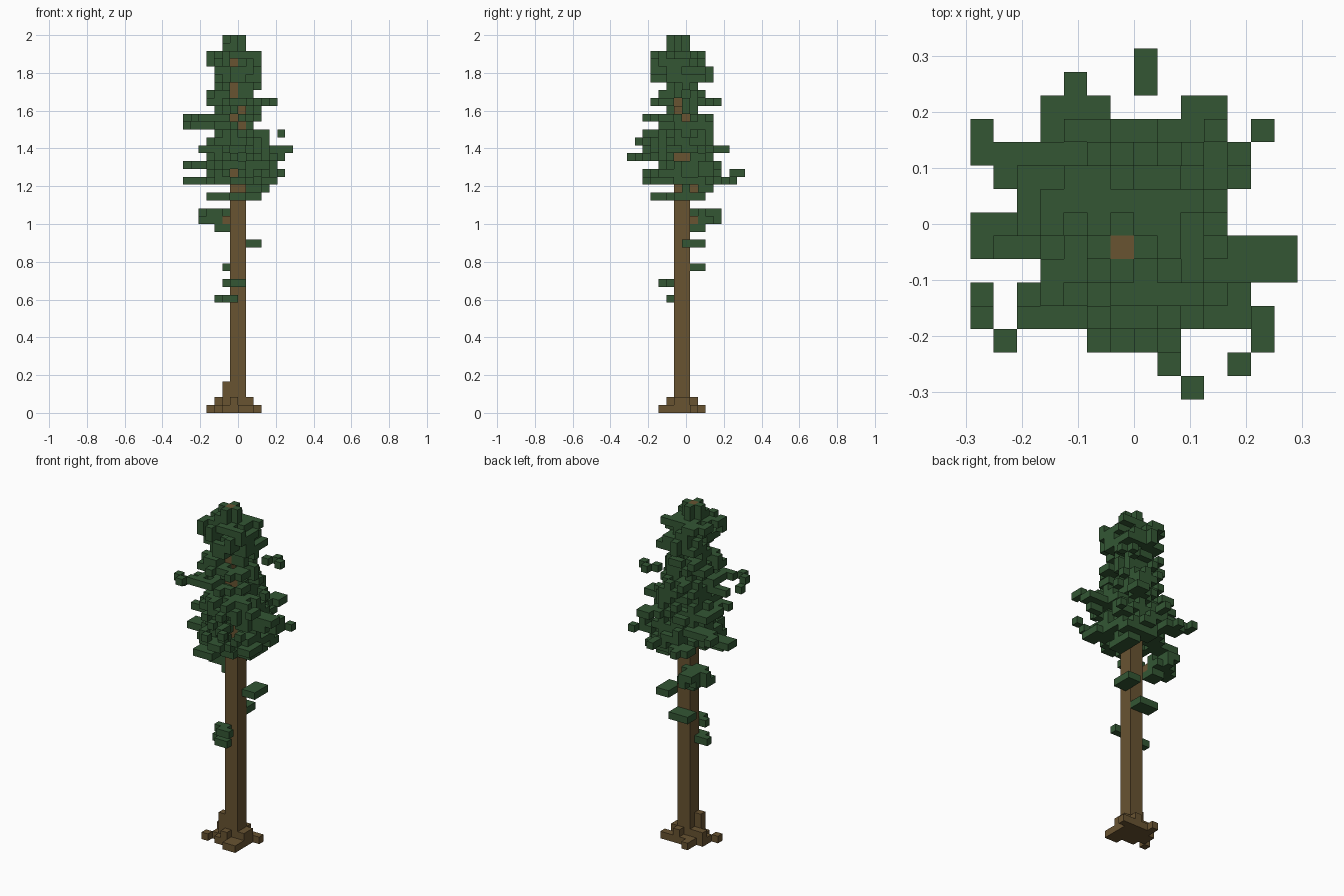
import bpy
import bmesh
import random
from mathutils import Vector

cube = bpy.data.objects.get("Cube")
if cube:
    bpy.data.objects.remove(cube, do_unlink=True)

random.seed(11)
UNIT = 2 / 48                      # block size; y indices are shifted by half a block
AXES = [Vector(v) for v in ((1, 0, 0), (0, 1, 0), (0, 0, 1))]


def material(name, rgb):
    mat = bpy.data.materials.new(name)
    mat.use_nodes = True
    mat.diffuse_color = (*rgb, 1)
    node = mat.node_tree.nodes["Principled BSDF"]
    node.inputs["Base Color"].default_value = (*rgb, 1)
    node.inputs["Roughness"].default_value = 0.9
    return mat


bark = material("bark brown", (0.14, 0.087, 0.031))
needles = material("needle green", (0.033, 0.094, 0.034))


def box(x0, x1, y0, y1, z0, z1):
    """Set of block cells filling a box (upper bounds excluded)."""
    return {(x, y, z) for x in range(x0, x1) for y in range(y0, y1) for z in range(z0, z1)}


def layer(x0, x1, y0, y1, z):
    """Ragged rounded layer of blocks, thinning outward."""
    cells = set()
    for x, y, z in sorted(box(x0, x1, y0, y1, z, z + 1)):
        u = (2 * x + 1 - x0 - x1) / (x1 - x0)
        v = (2 * y + 1 - y0 - y1) / (y1 - y0)
        r = u * u + v * v
        if r < 1.1 and random.random() < 0.95 - 0.42 * r:
            cells.add((x, y, z))
    return cells


def build(name, cells, solid, mat):
    """Mesh of the block faces not covered by another block."""
    bm = bmesh.new()
    for cell in sorted(cells):
        center = Vector(cell) + Vector((0.5, 0, 0.5))
        for i, axis in enumerate(AXES):
            a, b = AXES[(i + 1) % 3] / 2, AXES[(i + 2) % 3] / 2
            for sign in (1, -1):
                n = axis * sign
                if tuple(int(c) for c in Vector(cell) + n) in solid:
                    continue
                mid = center + n / 2
                ring = [mid - a - b, mid + a - b, mid + a + b, mid - a + b][::sign]
                bm.faces.new([bm.verts.new(p * UNIT) for p in ring])
    bmesh.ops.remove_doubles(bm, verts=bm.verts, dist=UNIT / 100)
    mesh = bpy.data.meshes.new(name)
    bm.to_mesh(mesh)
    bm.free()
    mesh.materials.append(mat)
    obj = bpy.data.objects.new(name, mesh)
    bpy.context.collection.objects.link(obj)


# Trunk: thick below, a single column near the tip, with two branch stubs
trunk = box(-1, 1, -1, 1, 0, 39) | box(-1, 0, -1, 0, 39, 48)
stubs = box(-2, -1, 1, 2, 24, 25) | box(0, 1, 1, 2, 28, 29)

# Roots: stepped blocks spreading at the ground
roots = box(-2, 2, -2, 2, 0, 1) | box(-2, -1, -1, 0, 1, 4)
roots |= box(-3, -1, 0, 1, 0, 2) | box(1, 2, -1, 1, 0, 2) | box(-1, 0, -2, -1, 0, 2)
roots |= box(0, 1, 1, 2, 0, 2) | box(-4, -3, -2, -1, 0, 1) | box(2, 3, 1, 2, 0, 1)
roots |= box(0, 2, -3, -2, 0, 1) | box(-2, -1, 2, 3, 0, 1) | box(-3, -2, -1, 1, 0, 1)
roots -= trunk

# Lower sprigs: small flat tufts along the bare trunk
sprigs = box(-3, -1, -1, 0, 14, 15) | box(-2, 0, -2, -1, 14, 15)
sprigs |= box(-2, 0, -2, -1, 16, 17) | box(-1, 1, -3, -2, 16, 17)
sprigs |= box(-2, 1, 1, 3, 18, 19) | box(1, 3, 0, 3, 21, 22) | box(-3, -1, 1, 3, 23, 24)
sprigs |= box(-4, -1, 2, 4, 24, 25) | box(-5, -3, 1, 3, 24, 25) | box(-3, -2, 1, 5, 24, 25)
sprigs |= box(-5, -1, 2, 3, 25, 26) | box(-4, -2, 1, 5, 25, 26)
sprigs |= box(-4, -1, -4, -2, 27, 28) | box(-2, 1, -2, -1, 27, 28) | box(1, 3, -1, 3, 27, 28)
sprigs |= box(1, 4, 2, 4, 28, 29) | box(1, 3, 0, 1, 28, 29) | box(-1, 2, 2, 4, 28, 29)
sprigs -= stubs

# Crown: one ragged layer per level, x and y bounds, narrowing upward
LEVELS = [(-4, 4, -5, 5), (-4, 4, -5, 5), (-4, 4, -3, 5), (-4, 4, -5, 4), (-5, 4, -5, 5),
          (-4, 4, -5, 4), (-3, 4, -5, 4), (-3, 3, -3, 4), (-4, 3, -5, 4), (-3, 3, -2, 2),
          (-4, 3, -4, 3), (-4, 2, -3, 3), (-3, 3, -2, 2), (-3, 3, -4, 4), (-3, 3, -4, 4),
          (-4, 3, -4, 3), (-4, 3, -4, 3)]
crown = set()
for level, bounds in enumerate(LEVELS, 29):
    crown |= layer(*bounds, level)
crown |= box(-2, 1, -1, 0, 46, 48) | box(-1, 0, -2, 1, 46, 48) | box(-2, 0, -2, 0, 46, 47)

# Branch tips: blocks reaching past the crown
TIPS = [(-7, -3, -1, 1, 29), (-3, -2, 4, 7, 29), (3, 5, -4, -1, 29), (-4, -1, 4, 6, 29),
        (0, 1, 6, 8, 30), (5, 6, 4, 5, 30), (3, 5, 2, 4, 30), (-7, -6, 3, 5, 31),
        (-6, -3, 2, 4, 31), (4, 5, 2, 4, 31), (1, 2, -6, -4, 32), (2, 3, -7, -6, 32),
        (4, 5, -6, -5, 32), (4, 6, -2, 0, 32), (3, 7, -2, 0, 33), (2, 4, 4, 6, 33),
        (-5, -3, 1, 2, 33), (1, 2, -6, -5, 34), (5, 6, -5, -3, 35), (-7, -6, -3, -2, 36),
        (-6, -3, -1, 0, 36), (-7, -6, -4, -3, 37), (-6, -5, -5, -4, 37), (-5, -3, -4, -3, 37),
        (3, 4, 4, 5, 39), (4, 5, 3, 4, 39), (2, 3, 3, 4, 39)]
for x0, x1, y0, y1, z in TIPS:
    crown |= box(x0, x1, y0, y1, z, z + 1)

# Gaps in the needles where the bark shows through, at the front and the left side
for x, z in ((-1, 30), (0, 36), (-1, 37), (0, 38), (-1, 40), (-1, 41), (-1, 44)):
    crown -= box(x, x + 1, -8, -1, z, z + 1) | box(x + 1, x + 3, -3, -1, z, z + 1)
for y, z in ((-1, 32), (0, 32), (0, 37), (-1, 38), (-1, 39)):
    crown -= box(0, 8, y, y + 1, z, z + 1)
crown -= trunk

solid = trunk | stubs | roots | sprigs | crown
build("trunk", trunk, solid, bark)
build("branch_stubs", stubs, solid, bark)
build("roots", roots, solid, bark)
build("lower_sprigs", sprigs, solid, needles)
build("crown", crown, solid, needles)
